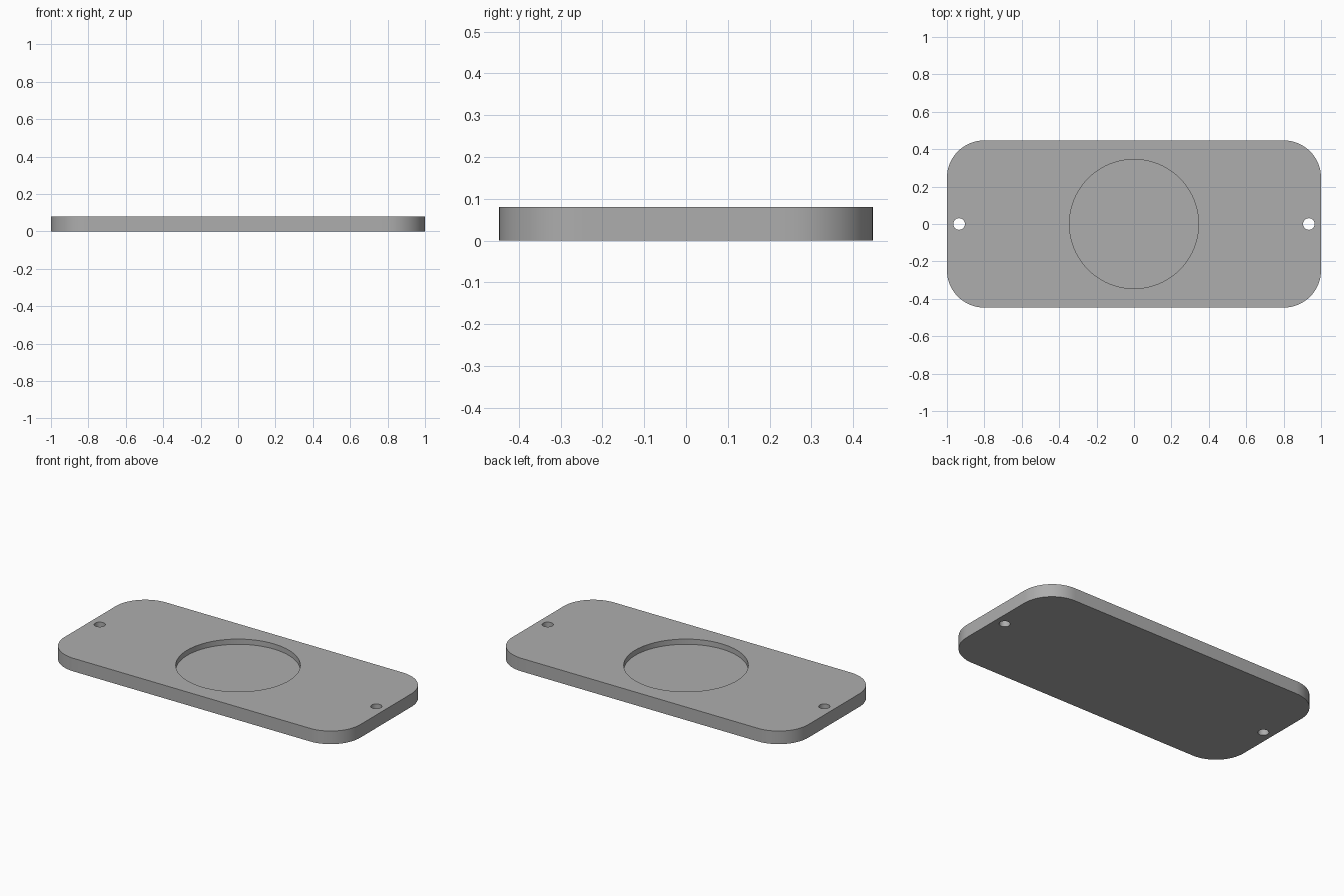
import bpy
import bmesh
from math import radians

cube = bpy.data.objects.get("Cube")
if cube:
    bpy.data.objects.remove(cube, do_unlink=True)

LENGTH, WIDTH, HEIGHT = 2.0, 0.894, 0.08
CORNER = 0.2
POCKET_RADIUS, POCKET_DEPTH = 0.345, 0.032
HOLE_RADIUS, HOLE_X = 0.031, 0.935

# Single grey material
grey = bpy.data.materials.new("plain_grey")
grey.use_nodes = True
colour = (0.42, 0.42, 0.42, 1)
grey.diffuse_color = colour
grey.node_tree.nodes["Principled BSDF"].inputs["Base Color"].default_value = colour

# Plate with rounded vertical corners
bm = bmesh.new()
bmesh.ops.create_cube(bm, size=1)
for v in bm.verts:
    v.co = (v.co.x * LENGTH, v.co.y * WIDTH, (v.co.z + 0.5) * HEIGHT)
uprights = [e for e in bm.edges if abs(e.verts[0].co.z - e.verts[1].co.z) > HEIGHT / 2]
bmesh.ops.bevel(bm, geom=uprights, offset=CORNER, segments=16, profile=0.5, affect='EDGES')
mesh = bpy.data.meshes.new("plate")
bm.to_mesh(mesh)
bm.free()
mesh.materials.append(grey)
plate = bpy.data.objects.new("plate", mesh)
bpy.context.collection.objects.link(plate)
bpy.context.view_layer.objects.active = plate


def cut_round(name, x, radius, bottom, sides):
    """Cut a round opening from the top of the plate down to the given height."""
    top = HEIGHT + 0.1
    bpy.ops.mesh.primitive_cylinder_add(vertices=sides, radius=radius, depth=top - bottom,
                                        location=(x, 0, (top + bottom) / 2))
    cutter = bpy.context.object
    cutter.name = name
    cutter.hide_render = True
    cutter.data.materials.append(grey)
    cut = plate.modifiers.new(name, 'BOOLEAN')
    cut.object = cutter
    cut.operation = 'DIFFERENCE'
    cut.solver = 'EXACT'
    bpy.context.view_layer.objects.active = plate
    bpy.ops.object.modifier_apply(modifier=cut.name)
    bpy.data.objects.remove(cutter, do_unlink=True)


# Shallow pocket in the middle and a through hole at each end
cut_round("pocket", 0, POCKET_RADIUS, HEIGHT - POCKET_DEPTH, 96)
for side in (-1, 1):
    cut_round("end_hole", side * HOLE_X, HOLE_RADIUS, -0.1, 32)

# Smooth round walls, sharp rims
bpy.ops.object.select_all(action='DESELECT')
plate.select_set(True)
bpy.context.view_layer.objects.active = plate
bpy.ops.object.shade_smooth_by_angle(angle=radians(30))
